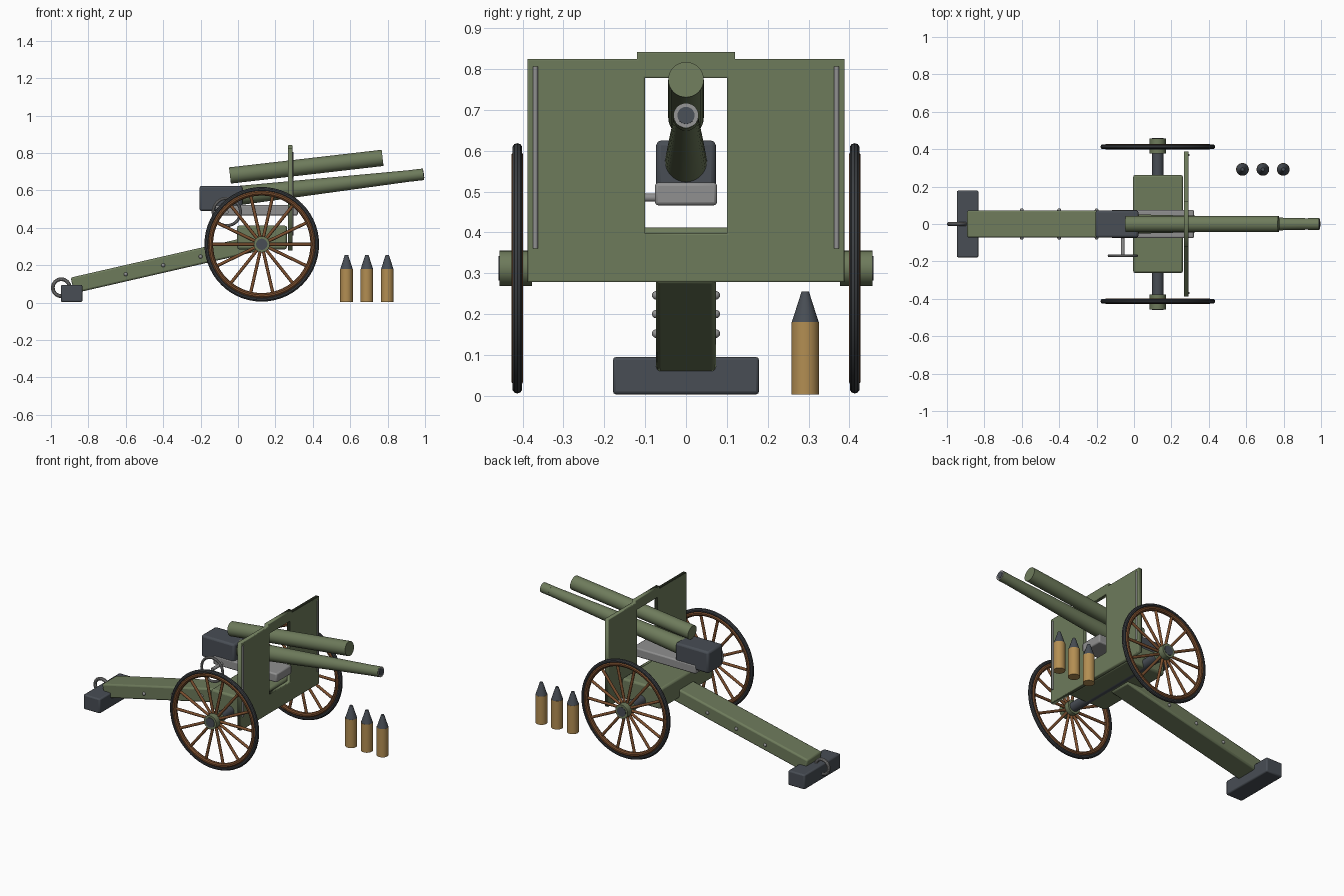
import bpy, math
from mathutils import Vector

if "Cube" in bpy.data.objects:
    bpy.data.objects.remove(bpy.data.objects["Cube"])


def material(name, rgb):
    m = bpy.data.materials.new(name)
    m.diffuse_color = (*rgb, 1)
    m.use_nodes = True
    m.node_tree.nodes["Principled BSDF"].inputs["Base Color"].default_value = m.diffuse_color
    return m


GREEN = material("olive_green", (0.155, 0.197, 0.105))
DARK = material("dark_steel", (0.065, 0.075, 0.09))
TYRE = material("tyre_iron", (0.045, 0.05, 0.056))
GREY = material("bare_steel", (0.28, 0.28, 0.28))
WOOD = material("wood", (0.2, 0.078, 0.028))
BRASS = material("brass", (0.45, 0.27, 0.085))


def finish(name, mat, smooth=True):
    ob = bpy.context.object
    ob.name = name
    ob.data.materials.clear()
    ob.data.materials.append(mat)
    if smooth:
        bpy.ops.object.shade_smooth_by_angle(angle=math.radians(35))
    return ob


def box(name, mat, lo, hi, bevel=0.008, pitch=0):
    lo, hi = Vector(lo), Vector(hi)
    bpy.ops.mesh.primitive_cube_add(size=1, location=(lo + hi) / 2)
    ob = bpy.context.object
    ob.scale = hi - lo
    bpy.ops.object.transform_apply(location=False, rotation=False, scale=True)
    ob.rotation_euler.y = -pitch
    finish(name, mat)
    mod = ob.modifiers.new("bevel", "BEVEL")
    mod.width, mod.segments = bevel, 2
    return ob


def rod(name, mat, a, b, r1, r2=None, sides=32):
    a, b = Vector(a), Vector(b)
    bpy.ops.mesh.primitive_cone_add(
        vertices=sides, radius1=r1, radius2=r1 if r2 is None else r2,
        depth=(b - a).length, location=(a + b) / 2,
        rotation=(b - a).to_track_quat("Z", "Y").to_euler())
    return finish(name, mat)


def ring(name, mat, centre, major, minor, seg=56):
    # upright ring facing sideways
    bpy.ops.mesh.primitive_torus_add(
        major_radius=major, minor_radius=minor, major_segments=seg,
        minor_segments=10, location=centre, rotation=(math.pi / 2, 0, 0))
    return finish(name, mat)


# Wheels, hubs and axle
AX, AZ, WY = 0.127, 0.312, 0.413
for s, side in ((-1, "near"), (1, "far")):
    y = s * WY
    ring(f"tyre_{side}", TYRE, (AX, y, AZ), 0.294, 0.0125)
    ring(f"rim_{side}", WOOD, (AX, y, AZ), 0.275, 0.0145)
    rod(f"hub_{side}", GREEN, (AX, s * 0.377, AZ), (AX, s * 0.457, AZ), 0.043)
    for i in range(14):
        a = i * math.tau / 14
        d = Vector((math.cos(a), 0, math.sin(a)))
        c = Vector((AX, y, AZ))
        rod(f"spoke_{side}_{i}", WOOD, c + d * 0.03, c + d * 0.272, 0.0085, sides=12)
rod("axle", DARK, (AX, -0.459, AZ), (AX, 0.459, AZ), 0.03)

# Carriage bed
box("carriage_bed", GREEN, (-0.005, -0.262, 0.285), (0.262, 0.262, 0.412), 0.012)

# Sloping trail with rivets
start, end = Vector((-0.885, 0, 0.092)), Vector((0.1, 0, 0.318))
mid, half = (start + end) / 2, Vector(((end - start).length / 2, 0.073, 0.043))
pitch = math.atan2(end.z - start.z, end.x - start.x)
box("trail", GREEN, mid - half, mid + half, 0.01, pitch)
for x, z in ((-0.6, 0.152), (-0.4, 0.2), (-0.2, 0.246)):
    for s in (-1, 1):
        bpy.ops.mesh.primitive_uv_sphere_add(segments=12, ring_count=8, radius=0.0105,
                                             location=(x, s * 0.073, z))
        finish("trail_rivet", GREY)

# Spade and towing ring
box("spade", DARK, (-0.947, -0.179, 0.003), (-0.832, 0.179, 0.095))
ring("towing_ring", GREY, (-0.945, 0, 0.08), 0.045, 0.01, 32)

# Shield: flat outline with a window, thickened and rounded
outline = [(-0.388, 0.278), (0.388, 0.278), (0.388, 0.825), (0.12, 0.825),
           (0.12, 0.842), (-0.12, 0.842), (-0.12, 0.825), (-0.388, 0.825)]
window = [(-0.1, 0.397), (-0.1, 0.778), (0.1, 0.778), (0.1, 0.397)]
curve = bpy.data.curves.new("shield", "CURVE")
curve.dimensions, curve.fill_mode = "2D", "BOTH"
curve.extrude, curve.bevel_depth, curve.offset = 0.009, 0.004, -0.004
curve.bevel_resolution = 1
for pts in (outline, window):
    sp = curve.splines.new("POLY")
    sp.points.add(len(pts) - 1)
    for p, (u, v) in zip(sp.points, pts):
        p.co = (u, v, 0, 1)
    sp.use_cyclic_u = True
shield = bpy.data.objects.new("shield", curve)
bpy.context.collection.objects.link(shield)
shield.location.x = 0.279
shield.rotation_euler = (math.pi / 2, 0, math.pi / 2)
bpy.ops.object.select_all(action="DESELECT")
shield.select_set(True)
bpy.context.view_layer.objects.active = shield
bpy.ops.object.convert(target="MESH")
finish("shield", GREEN, smooth=False)
for s in (-1, 1):
    rod("shield_edge_rod", GREY, (0.291, s * 0.369, 0.36), (0.291, s * 0.369, 0.806), 0.0065, sides=12)

# Cradle and breech
box("cradle", GREY, (-0.12, -0.076, 0.466), (0.32, 0.076, 0.522))
box("breech", DARK, (-0.206, -0.073, 0.49), (0.024, 0.073, 0.625), 0.012)

# Tapered barrel with muzzle face and bore
back, muzzle = Vector((-0.02, 0, 0.57)), Vector((0.99, 0, 0.686))
axis = (muzzle - back).normalized()
rod("barrel", GREEN, back, muzzle, 0.052, 0.029)
rod("muzzle_band", GREEN, muzzle - axis * 0.06, muzzle, 0.031)
rod("muzzle_face", GREY, muzzle - axis * 0.002, muzzle + axis * 0.002, 0.03)
rod("bore", DARK, muzzle, muzzle + axis * 0.004, 0.021)

# Recoil tube above the barrel
rod("recoil_tube", GREEN, (-0.043, 0, 0.68), (0.773, 0, 0.774), 0.0435)

# Elevating handwheel and shaft
ring("handwheel", GREY, (-0.06, -0.17, 0.485), 0.073, 0.008, 40)
rod("handwheel_shaft", GREY, (-0.06, -0.17, 0.485), (-0.06, -0.06, 0.485), 0.01, sides=16)

# Three shells standing beside the gun
for i in range(3):
    x, y = 0.58 + i * 0.109, 0.292
    rod(f"shell_case_{i}", BRASS, (x, y, 0.003), (x, y, 0.18), 0.034)
    rod(f"shell_tip_{i}", DARK, (x, y, 0.18), (x, y, 0.255), 0.033, 0.009)
